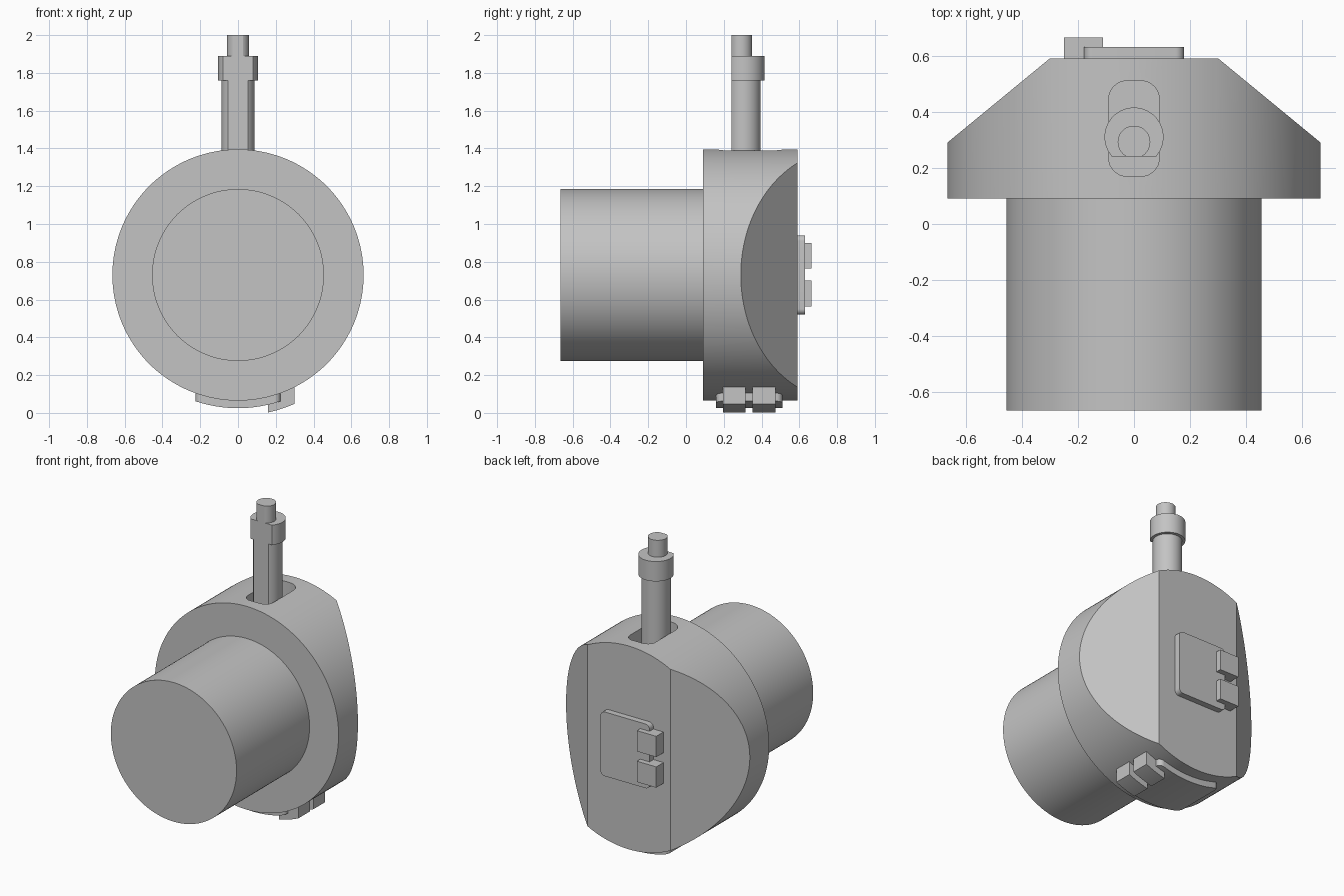
import bpy, bmesh, math
from mathutils import Matrix, Vector

cube = bpy.data.objects.get("Cube")
if cube:
    bpy.data.objects.remove(cube, do_unlink=True)

grey = bpy.data.materials.new("neutral grey")
grey.use_nodes = True
colour = (0.55, 0.55, 0.55, 1)
grey.diffuse_color = colour
grey.node_tree.nodes["Principled BSDF"].inputs["Base Color"].default_value = colour

AXIS_Z = 0.73          # height of the main horizontal axis
FLAT_Y = 0.24          # front flat of the lever


def finish(name, bm):
    bmesh.ops.recalc_face_normals(bm, faces=bm.faces)
    mesh = bpy.data.meshes.new(name)
    bm.to_mesh(mesh)
    bm.free()
    mesh.materials.append(grey)
    obj = bpy.data.objects.new(name, mesh)
    bpy.context.collection.objects.link(obj)
    return obj


def cylinder(radius, start, end, sides=128):
    """Cylinder along z between two heights."""
    bm = bmesh.new()
    bmesh.ops.create_cone(bm, cap_ends=True, segments=sides, radius1=radius,
                          radius2=radius, depth=end - start,
                          matrix=Matrix.Translation((0, 0, (start + end) / 2)))
    return bm


def lay_along_y(bm):
    """Turn a z cylinder so that it runs along y on the main axis."""
    turn = Matrix.Translation((0, 0, AXIS_Z)) @ Matrix.Rotation(-math.pi / 2, 4, 'X')
    bmesh.ops.transform(bm, matrix=turn, verts=bm.verts)
    return bm


def slice_off(bm, point, normal):
    """Remove everything beyond a plane and cap the cut."""
    cut = bmesh.ops.bisect_plane(bm, geom=bm.verts[:] + bm.edges[:] + bm.faces[:],
                                 plane_co=point, plane_no=normal, clear_outer=True)
    edges = [e for e in cut["geom_cut"] if isinstance(e, bmesh.types.BMEdge)]
    bmesh.ops.edgeloop_fill(bm, edges=edges)


def rounded_prism(width, height, corner, depth, matrix):
    """Rounded rectangle in local xy, extruded along local +z."""
    bm = bmesh.new()
    points = []
    for quarter, (sx, sy) in enumerate([(1, 1), (-1, 1), (-1, -1), (1, -1)]):
        for step in range(9):
            a = (quarter + step / 8) * math.pi / 2
            points.append(bm.verts.new((sx * (width / 2 - corner) + corner * math.cos(a),
                                        sy * (height / 2 - corner) + corner * math.sin(a), 0)))
    face = bm.faces.new(points)
    new = bmesh.ops.extrude_face_region(bm, geom=[face])["geom"]
    bmesh.ops.translate(bm, vec=(0, 0, depth), verts=[v for v in new if isinstance(v, bmesh.types.BMVert)])
    bmesh.ops.transform(bm, matrix=matrix, verts=bm.verts)
    return bm


def box(low, high):
    low, high = Vector(low), Vector(high)
    bm = bmesh.new()
    bmesh.ops.create_cube(bm, size=1, matrix=Matrix.Translation((low + high) / 2)
                          @ Matrix.Diagonal((*(high - low), 1)))
    return bm


def boolean(obj, cutter, operation):
    mod = obj.modifiers.new("cut", 'BOOLEAN')
    mod.operation = operation
    mod.object = cutter
    mod.solver = 'EXACT'
    bpy.context.view_layer.update()
    result = bpy.data.meshes.new_from_object(
        obj.evaluated_get(bpy.context.evaluated_depsgraph_get()))
    obj.modifiers.clear()
    obj.data = result
    bpy.data.objects.remove(cutter, do_unlink=True)


parts = []

# Main housing with two slanted rear sides
bm = lay_along_y(cylinder(0.665, 0.09, 0.59, 160))
for side in (-1, 1):
    slice_off(bm, (side * 0.30, 0.59, AXIS_Z), (side * 0.30, 0.365, 0))
housing = finish("housing", bm)
slot = finish("slot_cutter", rounded_prism(
    0.18, 0.34, 0.065, 0.4, Matrix.Translation((0, 0.34, 1.2))))
boolean(housing, slot, 'DIFFERENCE')
parts.append(housing)

# Front barrel
parts.append(finish("front_barrel", lay_along_y(cylinder(0.455, -0.665, 0.09))))

# Lever: stem, collar and pin share one flat front
for name, radius, centre, bottom, top in (("lever_stem", 0.087, 0.308, 1.2, 1.76),
                                          ("lever_collar", 0.105, 0.31, 1.76, 1.89),
                                          ("lever_pin", 0.058, 0.292, 1.89, 2.0)):
    bm = cylinder(radius, bottom, top, 64)
    bmesh.ops.translate(bm, vec=(0, centre, 0), verts=bm.verts)
    slice_off(bm, (0, FLAT_Y, 0), (0, -1, 0))
    parts.append(finish(name, bm))

# Rear cover plate with two hinge blocks
parts.append(finish("rear_plate", rounded_prism(
    0.355, 0.42, 0.03, 0.04,
    Matrix.Translation((0, 0.63, AXIS_Z)) @ Matrix.Rotation(math.pi / 2, 4, 'X'))))
for name, z in (("rear_block_lower", 0.632), ("rear_block_upper", 0.832)):
    parts.append(finish(name, box((-0.25, 0.59, z - 0.068), (-0.11, 0.665, z + 0.068))))

# Bottom cover plate and blocks, curved to follow the housing
bottom = [("bottom_plate", 0.705, rounded_prism(
    0.45, 0.35, 0.03, 0.15, Matrix.Translation((0, 0.335, -0.04))))]
for name, y in (("bottom_block_front", 0.255), ("bottom_block_rear", 0.413)):
    bottom.append((name, 0.745, box((0.16, y - 0.06, -0.04), (0.30, y + 0.06, 0.138))))
for name, radius, bm in bottom:
    obj = finish(name, bm)
    boolean(obj, finish("curve_cutter", lay_along_y(cylinder(radius, 0, 0.8, 160))), 'INTERSECT')
    parts.append(obj)

# Smooth round surfaces, sharp edges
bpy.ops.object.select_all(action='DESELECT')
for obj in parts:
    obj.select_set(True)
bpy.context.view_layer.objects.active = housing
bpy.ops.object.shade_smooth_by_angle(angle=math.radians(25))
